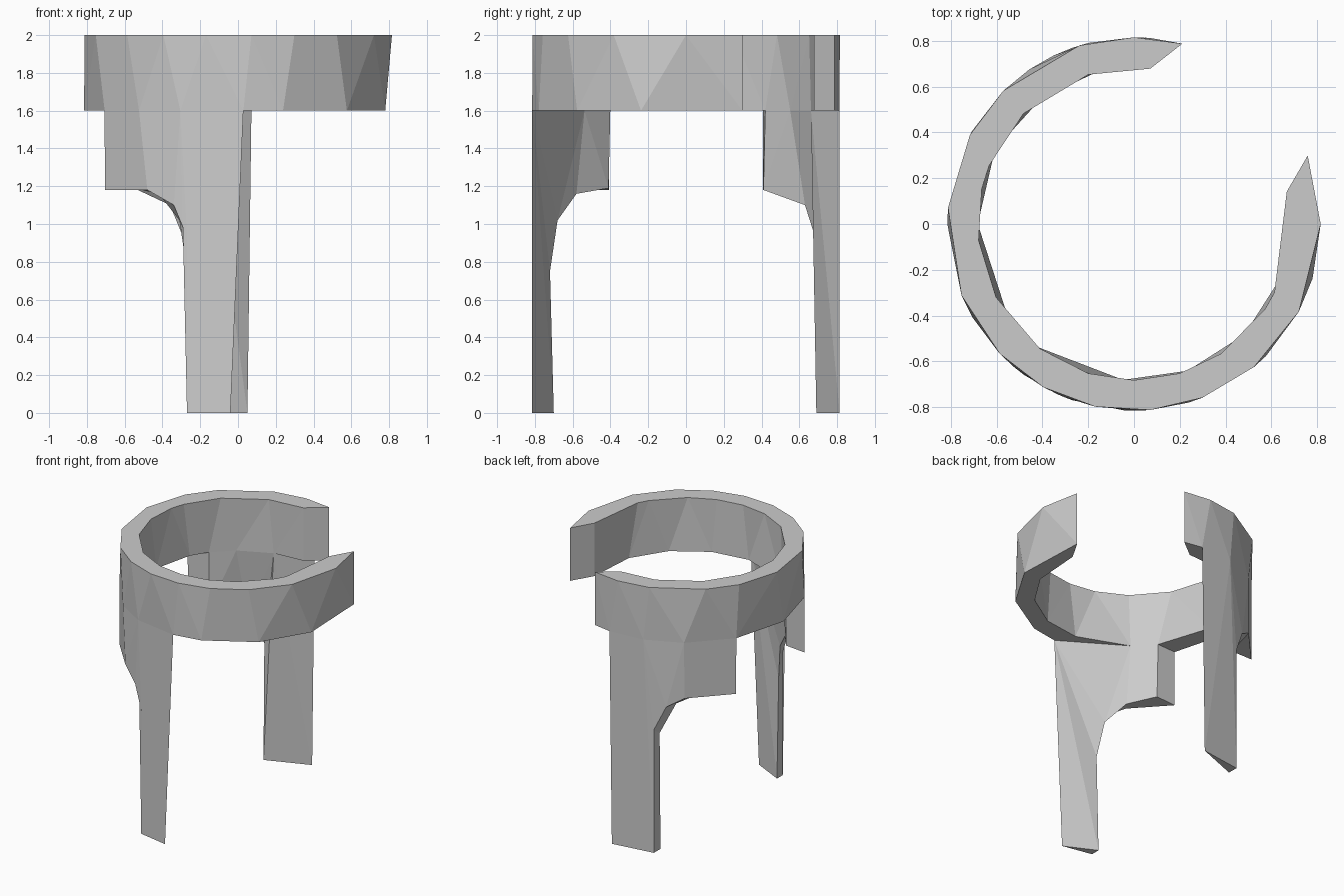
import bpy, bmesh
from math import cos, sin, radians, sqrt
from mathutils import Vector

if "Cube" in bpy.data.objects:
    bpy.data.objects.remove(bpy.data.objects["Cube"])

R_OUT, R_IN = 0.815, 0.682
bm = bmesh.new()


def arc(angles, r, z):
    return [Vector((r * cos(radians(a)), r * sin(radians(a)), z)) for a in angles]


def face(points):
    """Add a face, skipping repeated corners."""
    unique = []
    for p in points:
        if all((p - q).length > 1e-4 for q in unique):
            unique.append(p)
    if len(unique) > 2:
        bm.faces.new([bm.verts.new(p) for p in unique])


def strip(a, b):
    """Join two point chains with triangles, taking the shorter diagonal."""
    i = j = 0
    while i < len(a) - 1 or j < len(b) - 1:
        step_a = (a[i + 1] - b[j]).length if i < len(a) - 1 else 1e9
        step_b = (b[j + 1] - a[i]).length if j < len(b) - 1 else 1e9
        if step_a <= step_b:
            face([a[i], a[i + 1], b[j]])
            i += 1
        else:
            face([a[i], b[j + 1], b[j]])
            j += 1


# Corner angles of the open ring, running clockwise from gap end to gap end
top_out_angles = [21.5, 0, -28, -50, -68.5, -85, -102, -119, -136, -157.5,
                  -185, -208.5, -225.5, -253, -270, -285]
low_out_angles = [21.5, -17, -45, -73, -88, -112, -130, -150, -180, -210,
                  -236, -256, -275, -285]
top_in_angles = [12, -26, -33, -56, -73, -90, -107, -127, -152, -174,
                 -193, -202, -225, -253, -276]
low_in_angles = [12, -20, -45, -70, -94, -128, -144, -180, -206, -218,
                 -234, -256, -276]


def low_out(first, last):
    return arc([a for a in low_out_angles if last <= a <= first], R_OUT, 1.6)


def low_in(first, last):
    return arc([a for a in low_in_angles if last <= a <= first], R_IN, 1.6)


# Ring walls and top
top_out, top_in = arc(top_out_angles, R_OUT, 2), arc(top_in_angles, R_IN, 2)
bot_out, bot_in = low_out(30, -290), low_in(30, -290)
strip(top_out, bot_out)
strip(top_in, bot_in)
strip(top_out, top_in)

# Gap ends
for k in (0, -1):
    face([top_out[k], bot_out[k], bot_in[k], top_in[k]])

# Ring underside, left open where the legs join
strip(low_out(30, -88), low_in(30, -128))
strip(low_out(-150, -210), low_in(-144, -218))
strip(low_out(-275, -290), low_in(-256, -290))


def leg(side, outer_top, inner_top, outer_profile, inner_profile):
    """Curved leg with a knife edge on one side and a stepped panel."""
    outer = [Vector((x, side * sqrt(R_OUT ** 2 - x * x), z))
             for x, z in outer_profile]
    inner = [outer[0]] + [Vector((x, side * y, z)) for x, y, z in inner_profile]
    inner_top = [outer_top[0]] + inner_top
    strip(outer_top, outer)
    strip(inner_top, inner)
    strip(outer, inner)
    face([outer_top[-1], outer[-1], inner[-1], inner_top[-1]])


# Front leg
leg(-1, low_out(-88, -150), low_in(-128, -144),
    [(-0.04, 0), (-0.27, 0), (-0.27, 0.93), (-0.34, 1.1), (-0.48, 1.18),
     (-0.705, 1.18)],
    [(-0.27, 0.70, 0), (-0.27, 0.72, 0.75), (-0.31, 0.68, 1.02),
     (-0.42, 0.58, 1.16), (-0.55, 0.41, 1.19)])

# Back leg
back_outer = list(low_out(-210, -275))[::-1]
back_inner = low_in(-218, -256)[::-1]
leg(1, low_out(-210, -275)[::-1], back_inner,
    [(0.05, 0), (-0.27, 0), (-0.27, 0.93), (-0.35, 1.11), (-0.46, 1.18),
     (-0.705, 1.18)],
    [(-0.27, 0.69, 0), (-0.27, 0.70, 0.88), (-0.36, 0.63, 1.10),
     (-0.53, 0.41, 1.18)])

# Weld into one solid
bmesh.ops.remove_doubles(bm, verts=bm.verts, dist=0.001)
bmesh.ops.recalc_face_normals(bm, faces=bm.faces)
mesh = bpy.data.meshes.new("open_ring_with_legs")
bm.to_mesh(mesh)
bm.free()
obj = bpy.data.objects.new("open_ring_with_legs", mesh)
bpy.context.collection.objects.link(obj)
